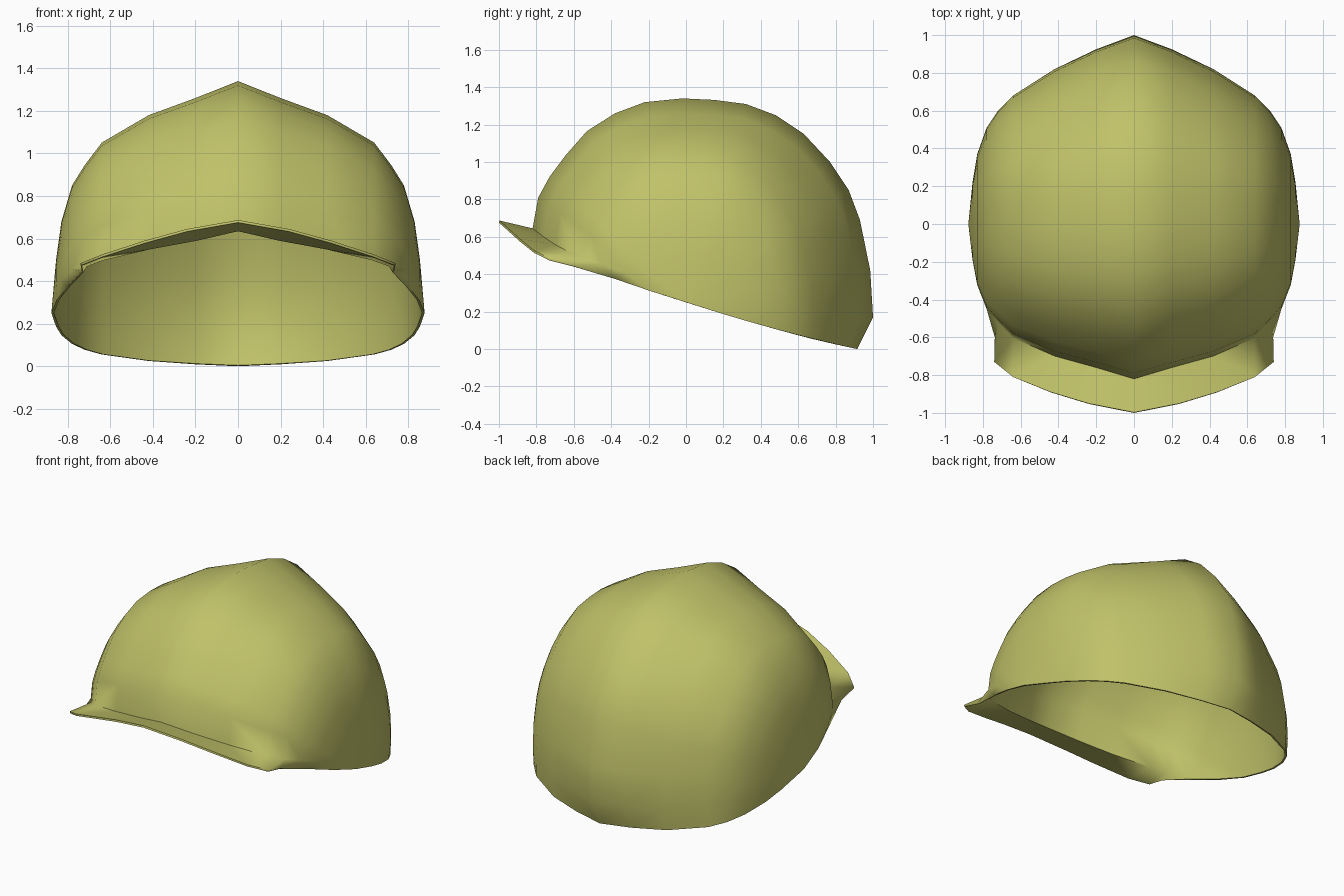
import bpy, bmesh

if "Cube" in bpy.data.objects:
    bpy.data.objects.remove(bpy.data.objects["Cube"])

# Centre-line profile of the shell (y, z), from above the back rim over the crown to the visor root
ridge = [(1.0, 0.17), (0.985, 0.42), (0.93, 0.69), (0.87, 0.85),
         (0.77, 1.0), (0.63, 1.15), (0.48, 1.25), (0.32, 1.31), (0.15, 1.332),
         (-0.02, 1.34), (-0.22, 1.32), (-0.38, 1.26), (-0.53, 1.165),
         (-0.64, 1.04), (-0.73, 0.92), (-0.79, 0.81)]
# Cross-section: half widths and how far out along the profile ray they lie
half_w = [0, 0.2, 0.42, 0.64, 0.72, 0.78, 0.83, 0.855, 0.877]
crown = [1, 0.927, 0.853, 0.735, 0.638, 0.55, 0.394, 0.23, 0]
back = [1, 0.925, 0.82, 0.68, 0.60, 0.51, 0.37, 0.22, 0]
rim = [1, 0.955, 0.88, 0.74, 0.645, 0.53, 0.37, 0.22, 0]
# Outer edge of the visor, running back into the side rim
visor = [(0, -0.997, 0.687), (0.24, -0.95, 0.645), (0.44, -0.89, 0.59),
         (0.64, -0.81, 0.525), (0.74, -0.73, 0.485), (0.737, -0.60, 0.447),
         (0.80, -0.38, 0.375), (0.852, -0.19, 0.31), (0.877, 0, 0.25)]
hinge_z = 0.25


def ring(y, z, factors, sag=lambda f: 0):
    return [(x, y * f, hinge_z + (z - hinge_z) * f - sag(f))
            for x, f in zip(half_w, factors)]


# Back rim, shell rows blending from back to crown shape, visor root, visor edge
rows = [ring(0.955, 0.015, rim, lambda f: 0.06 * f * (1 - f))]
rows[0] = ring(0.915, 0.0, rim, lambda f: 0.05 * f * (1 - f))
for y, z in ridge:
    t = min(1, max(0, (0.9 - y) / 0.6))
    rows.append(ring(y, z, [b + (c - b) * t for b, c in zip(back, crown)]))
rows.append(ring(-0.82, 0.645, crown, lambda f: 0.55 * (1 - f) * max(0, f - 0.5)))
rows.append(visor)

# Shell and visor as one lofted sheet, one half
bm = bmesh.new()
grid = [[bm.verts.new(p) for p in row] for row in rows]
for a, b in zip(grid, grid[1:]):
    for j in range(len(half_w) - 1):
        bm.faces.new((a[j], b[j], b[j + 1], a[j + 1]))
# Mirror to the other side and weld the centre line and hinge points
bmesh.ops.mirror(bm, geom=bm.verts[:] + bm.edges[:] + bm.faces[:],
                 axis='X', merge_dist=0.0005)
bmesh.ops.remove_doubles(bm, verts=bm.verts, dist=0.001)
bmesh.ops.recalc_face_normals(bm, faces=bm.faces)
top = max(bm.faces, key=lambda f: f.calc_center_median().z)
if top.normal.z < 0:
    bmesh.ops.reverse_faces(bm, faces=bm.faces)

mesh = bpy.data.meshes.new("cap_shell")
bm.to_mesh(mesh)
bm.free()
cap = bpy.data.objects.new("cap_shell", mesh)
bpy.context.collection.objects.link(cap)

mat = bpy.data.materials.new("olive_yellow")
mat.diffuse_color = (0.53, 0.54, 0.14, 1)
mat.use_nodes = True
mat.node_tree.nodes["Principled BSDF"].inputs["Base Color"].default_value = mat.diffuse_color
mesh.materials.append(mat)

# Thin wall, applied so the rim edge stays sharp when smoothing
bpy.context.view_layer.objects.active = cap
cap.select_set(True)
wall = cap.modifiers.new("wall", 'SOLIDIFY')
wall.thickness = 0.012
wall.offset = -1
bpy.ops.object.modifier_apply(modifier=wall.name)
bpy.ops.object.shade_smooth_by_angle(angle=1.35)
